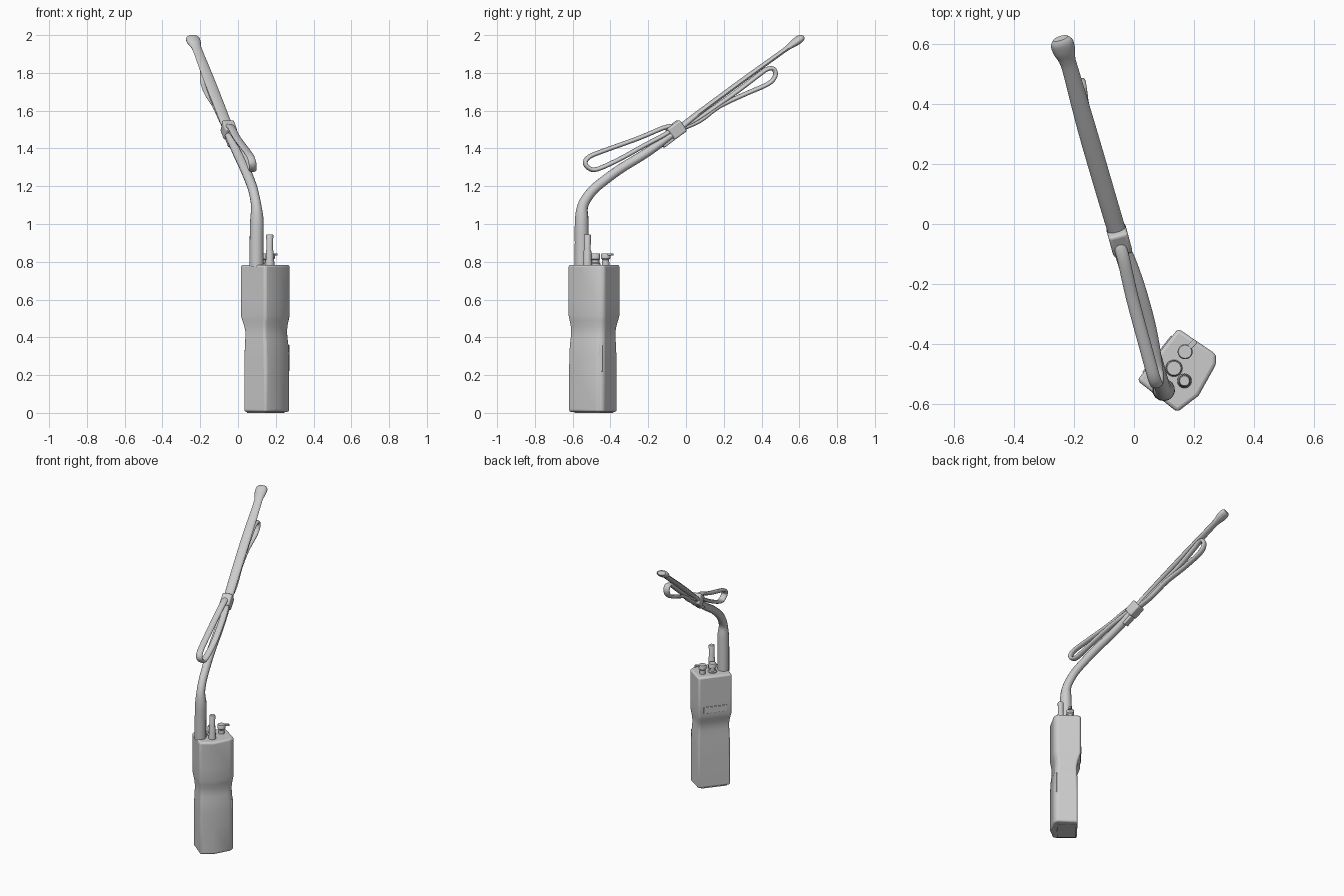
import bpy, bmesh, math
from mathutils import Vector

if "Cube" in bpy.data.objects:
    bpy.data.objects.remove(bpy.data.objects["Cube"])

grey = bpy.data.materials.new("plain grey")
grey.diffuse_color = (0.6, 0.6, 0.6, 1)
grey.use_nodes = True
grey.node_tree.nodes["Principled BSDF"].inputs["Base Color"].default_value = grey.diffuse_color


def finish(name, bm, bevel=0, angle=35):
    bmesh.ops.recalc_face_normals(bm, faces=bm.faces)
    me = bpy.data.meshes.new(name)
    bm.to_mesh(me)
    bm.free()
    ob = bpy.data.objects.new(name, me)
    bpy.context.collection.objects.link(ob)
    me.materials.append(grey)
    if bevel:
        m = ob.modifiers.new("soft edges", 'BEVEL')
        m.width, m.segments, m.limit_method = bevel, 3, 'ANGLE'
        m.angle_limit = math.radians(28)
    bpy.ops.object.select_all(action='DESELECT')
    ob.select_set(True)
    bpy.context.view_layer.objects.active = ob
    bpy.ops.object.shade_smooth_by_angle(angle=math.radians(angle))
    return ob


def loft(name, rings, closed=False, **kw):
    bm = bmesh.new()
    vs = [[bm.verts.new(p) for p in r] for r in rings]
    n = len(vs[0])
    pairs = list(zip(vs, vs[1:])) + ([(vs[-1], vs[0])] if closed else [])
    for a, b in pairs:
        for i in range(n):
            bm.faces.new((a[i], a[(i + 1) % n], b[(i + 1) % n], b[i]))
    if not closed:
        bm.faces.new(vs[0])
        bm.faces.new(vs[-1])
    return finish(name, bm, **kw)


def smooth(pts, closed=False, k=5):
    """Catmull-Rom through points of any dimension."""
    P = [Vector(p) for p in pts]
    n, out = len(P), []
    get = (lambda i: P[i % n]) if closed else (lambda i: P[max(0, min(n - 1, i))])
    for i in range(n if closed else n - 1):
        a, b, c, d = (get(i + j) for j in (-1, 0, 1, 2))
        for q in range(k):
            t = q / k
            out.append(0.5 * (2 * b + (c - a) * t + (2 * a - 5 * b + 4 * c - d) * t * t
                              + (3 * b - a - 3 * c + d) * t ** 3))
    return out if closed else out + [P[-1]]


ACROSS = Vector((0.964, 0.265, 0))  # sideways to the leaning antenna


def strip(name, pos, sizes, closed=False, sides=14):
    """Tube with an oval section: sizes are half width and half thickness."""
    path, size = smooth(pos, closed), smooth(sizes, closed)
    n, rings = len(path), []
    for i, (p, s) in enumerate(zip(path, size)):
        a = path[(i - 1) % n] if closed or i else p
        b = path[(i + 1) % n] if closed or i < n - 1 else p
        t = (b - a).normalized()
        w = (ACROSS - t * ACROSS.dot(t)).normalized()
        u = t.cross(w)
        rings.append([p + w * s[0] * math.cos(g) + u * s[1] * math.sin(g)
                      for g in (math.tau * j / sides for j in range(sides))])
    return loft(name, rings, closed, angle=50)


def lathe(name, x, y, profile, sides=24):
    return loft(name, [[Vector((x + r * math.cos(math.tau * j / sides),
                                y + r * math.sin(math.tau * j / sides), z))
                        for j in range(sides)] for r, z in profile])


def box(name, centre, ax, ay, az, size, bevel=0.004):
    """Box on three given axes."""
    rings = [[centre + ax * size[0] * i / 2 + ay * size[1] * j / 2 + az * size[2] * k / 2
              for i, j in ((-1, -1), (1, -1), (1, 1), (-1, 1))] for k in (-1, 1)]
    return loft(name, rings, bevel=bevel)


# Body: six-sided outline with a grip waist, S across and T from back to front
S, T, Z = Vector((0.62, 0.785, 0)), Vector((0.785, -0.62, 0)), Vector((0, 0, 1))
O = Vector((0.143, -0.485, 0))
outline = [(.110, -.082), (.121, .070), (.095, .091), (-.023, .110), (-.110, .088), (-.110, -.082)]
# height, width scale, back inset, front inset
levels = [(0.005, .97, .020, 0), (.2, .97, .020, 0), (.3, .965, .021, .001), (.36, .95, .023, .004),
          (.40, .93, .024, .009), (.43, .92, .023, .011), (.46, .935, .017, .009),
          (.49, .97, .007, .004), (.515, 1, 0, 0), (.6, 1, 0, 0), (.784, 1, 0, 0)]
body = [[O + S * s * k + T * (t + back if t < 0 else t - front) + Z * z for s, t in outline]
        for z, k, back, front in levels]
loft("body", body, bevel=0.012)

# Plates on the body
box("base_plate", O + T * .005 + Z * .004, S, T, Z, (.17, .12, .008), 0.002)
box("back_label_plate", O - T * .082 + Z * .555, S, T, Z, (.155, .008, .042), 0.002)
edge = Vector((0.66, 0.75, 0)).normalized()
side = Vector((0.995, -0.1, 0)).normalized()
along = Z.cross(side)
for name, z, h in (("talk_button", .29, .14), ("upper_button", .56, .04)):
    box(name, Vector((.267, -.45, z)), side, along, Z, (.008, .02, h), 0.002)

# Controls on top
lathe("short_stub", .168, -.522, [(.024, .775), (.024, .80), (.021, .81), (.021, .855),
                                  (.017, .865), (.019, .94), (.016, .945)])
lathe("round_knob", .133, -.48, [(.028, .775), (.028, .79), (.021, .795), (.021, .81),
                                 (.026, .815), (.026, .84), (.023, .845)])
lathe("switch_knob", .170, -.425, [(.020, .775), (.018, .81), (.025, .818), (.025, .84), (.022, .845)])
box("switch_lever", Vector((.186, -.408, .838)), Vector((.7, .714, 0)), Vector((-.714, .7, 0)), Z,
    (.055, .018, .012), 0.003)

# Antenna: thick foot, bend, flat blade and rounded tip
antenna = [
    ((.098, -.552, .775), (.037, .037)), ((.098, -.552, .90), (.037, .037)),
    ((.100, -.552, 1.02), (.036, .036)), ((.097, -.548, 1.09), (.028, .029)),
    ((.088, -.520, 1.145), (.026, .027)), ((.074, -.470, 1.20), (.026, .026)),
    ((.038, -.350, 1.29), (.027, .025)), ((-.004, -.200, 1.383), (.028, .024)),
    ((-.046, -.060, 1.485), (.030, .020)), ((-.085, .070, 1.590), (.031, .014)),
    ((-.155, .310, 1.768), (.031, .013)), ((-.208, .500, 1.905), (.027, .012)),
    ((-.222, .545, 1.938), (.028, .014)), ((-.232, .575, 1.960), (.037, .020)),
    ((-.240, .603, 1.980), (.038, .021)), ((-.245, .618, 1.990), (.026, .014))]
strip("antenna", [a for a, _ in antenna], [b for _, b in antenna])

# Two folded strap loops held by the clip
upper = [(-.053, -.04, 1.500), (-.082, .07, 1.562), (-.138, .254, 1.690), (-.168, .386, 1.790),
         (-.175, .430, 1.820), (-.180, .464, 1.820), (-.182, .472, 1.785), (-.178, .435, 1.742),
         (-.155, .307, 1.685), (-.115, .175, 1.622), (-.080, .07, 1.545)]
lower = [(-.050, -.06, 1.515), (-.035, -.116, 1.510), (-.005, -.249, 1.455), (.045, -.434, 1.388),
         (.066, -.510, 1.357), (.076, -.534, 1.325), (.078, -.513, 1.295), (.074, -.470, 1.290),
         (.055, -.354, 1.342), (.020, -.222, 1.415), (-.020, -.11, 1.475)]
for name, pts in (("upper_loop", upper), ("lower_loop", lower)):
    strip(name, pts, [(.021, .012)] * len(pts), closed=True)

# Clip
lean = Vector((-.195, .71, .53)).normalized()
cross = (ACROSS - lean * ACROSS.dot(lean)).normalized()
up = cross.cross(lean)
mid = Vector((-.049, -.053, 1.498))
box("clip", mid, lean, cross, up, (.085, .066, .072), 0.01)
box("clip_tail", mid - lean * .075 - up * .022, lean, cross, up, (.07, .045, .03), 0.006)
